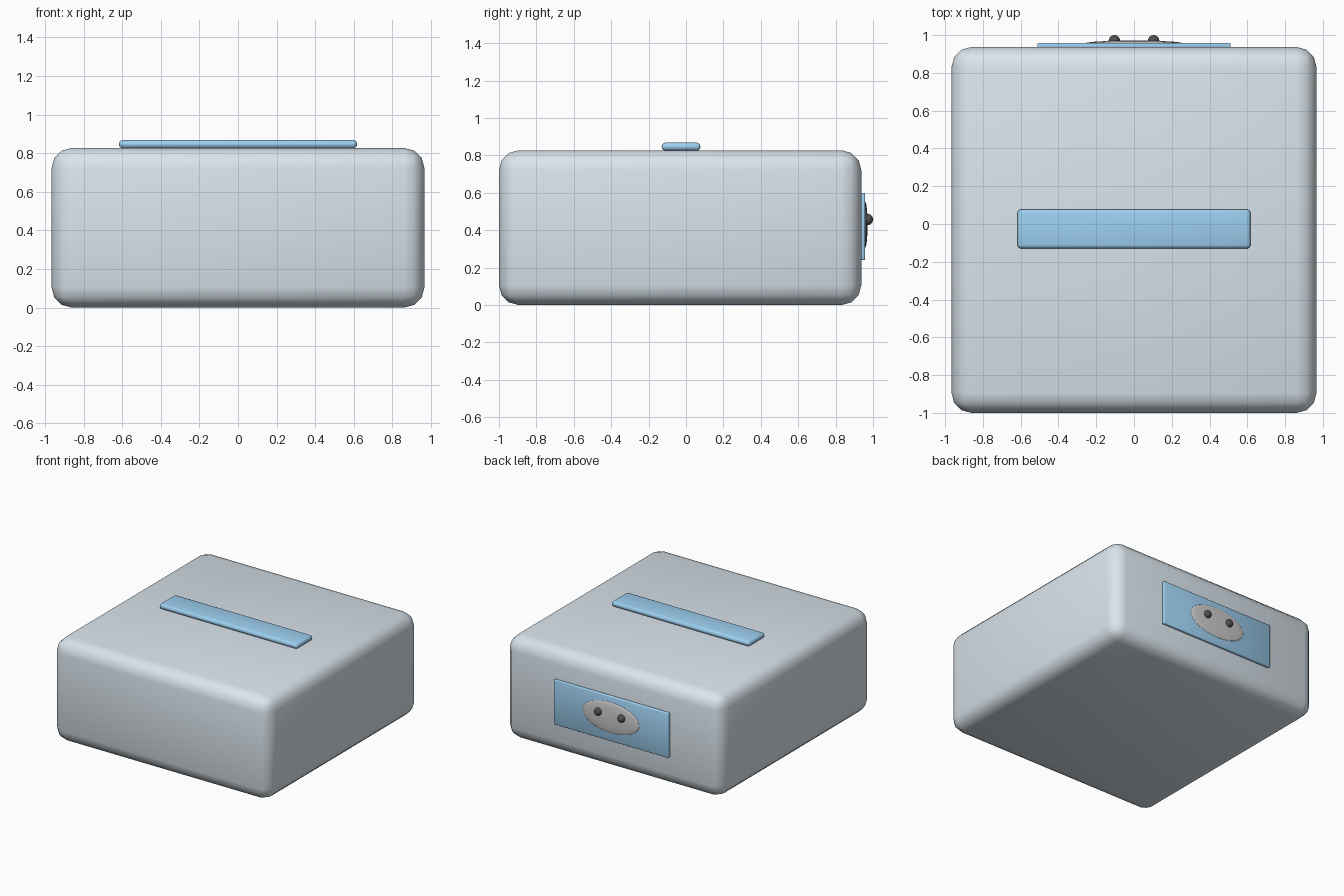
import bpy

if "Cube" in bpy.data.objects:
    bpy.data.objects.remove(bpy.data.objects["Cube"])


def material(name, rgb):
    mat = bpy.data.materials.new(name)
    mat.diffuse_color = (*rgb, 1)
    mat.use_nodes = True
    mat.node_tree.nodes["Principled BSDF"].inputs["Base Color"].default_value = mat.diffuse_color
    return mat


SHELL = material("pale_blue_grey", (0.70, 0.78, 0.84))
BLUE = material("blue", (0.34, 0.63, 0.88))
GREY = material("grey", (0.62, 0.62, 0.62))
BLACK = material("black", (0.08, 0.08, 0.08))


def box(name, lo, hi, bevel, segments, mat):
    """Rounded box between two corners."""
    bpy.ops.mesh.primitive_cube_add(size=1, location=[(a + b) / 2 for a, b in zip(lo, hi)])
    ob = bpy.context.object
    ob.name = name
    ob.scale = [b - a for a, b in zip(lo, hi)]
    bpy.ops.object.transform_apply(location=False, rotation=False, scale=True)
    mod = ob.modifiers.new("Bevel", 'BEVEL')
    mod.width, mod.segments = bevel, segments
    ob.data.materials.append(mat)
    bpy.ops.object.shade_smooth()
    return ob


def ball(name, centre, radii, mat):
    """Sphere or flattened sphere with its poles along y."""
    bpy.ops.mesh.primitive_uv_sphere_add(segments=32, ring_count=16, radius=1,
                                         location=centre, rotation=(1.570796, 0, 0))
    ob = bpy.context.object
    ob.name = name
    ob.scale = (radii[0], radii[2], radii[1])
    bpy.ops.object.transform_apply(location=False, rotation=True, scale=True)
    ob.data.materials.append(mat)
    bpy.ops.object.shade_smooth()
    return ob


# Main casing
box("casing", (-0.966, -1.0, 0), (0.966, 0.937, 0.827), 0.105, 3, SHELL)

# Raised strip on the lid
box("top_strip", (-0.617, -0.13, 0.825), (0.617, 0.077, 0.868), 0.02, 3, BLUE)

# Rear panel with oval socket and two pins
box("rear_panel", (-0.512, 0.93, 0.24), (0.512, 0.958, 0.60), 0.006, 2, BLUE)
ball("socket_oval", (0, 0.957, 0.43), (0.255, 0.014, 0.125), GREY)
for side, x in (("left", -0.104), ("right", 0.104)):
    ball("pin_" + side, (x, 0.97, 0.457), (0.03, 0.03, 0.03), BLACK)
